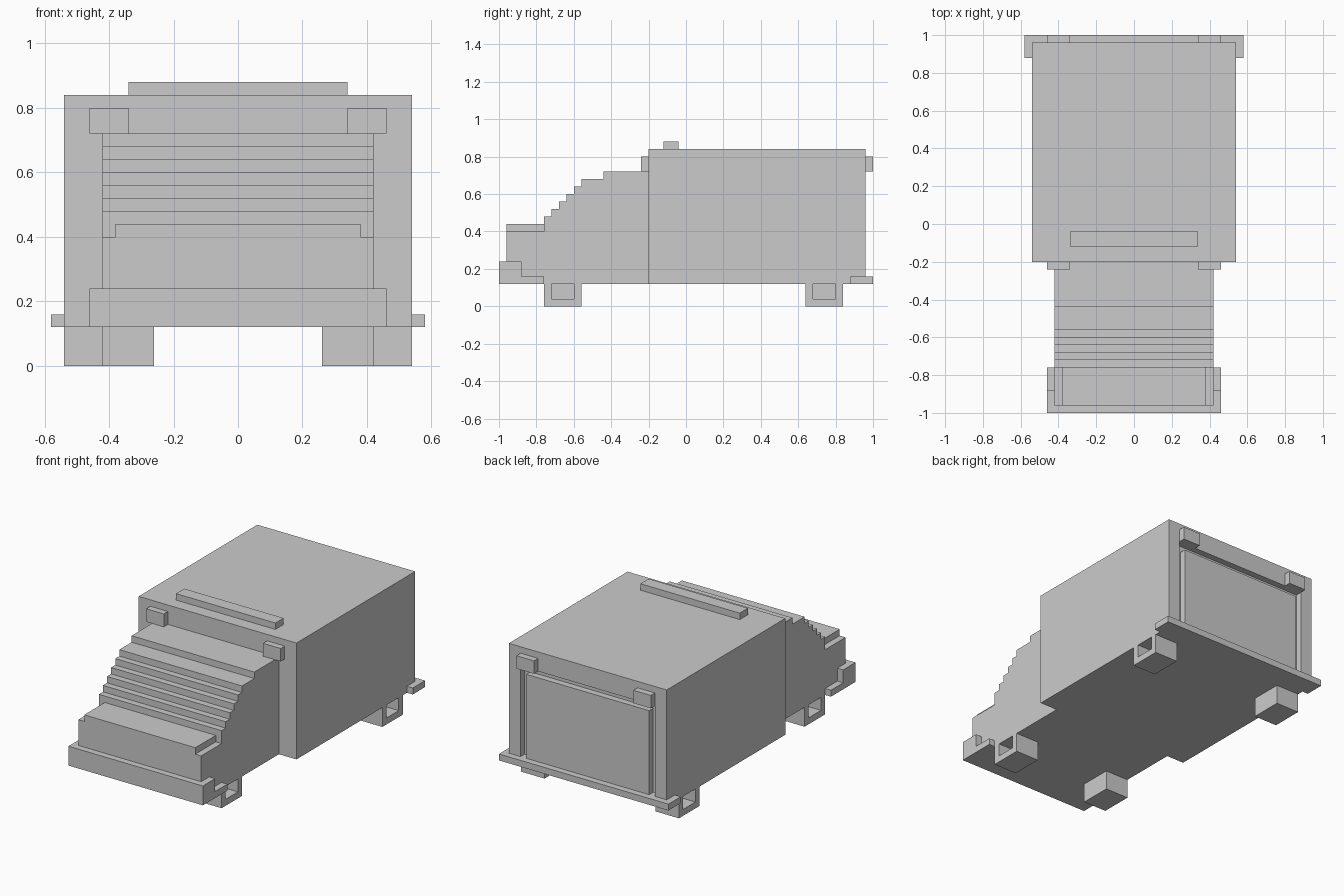
import bpy, bmesh

if "Cube" in bpy.data.objects:
    bpy.data.objects.remove(bpy.data.objects["Cube"])


def prism(name, pts, lo, hi, axis):
    """Extrude a closed profile: axis 'x' takes (y, z) points, axis 'y' takes (x, z)."""
    bm = bmesh.new()
    place = (lambda p: (lo, p[0], p[1])) if axis == 'x' else (lambda p: (p[0], lo, p[1]))
    face = bm.faces.new([bm.verts.new(place(p)) for p in pts])
    new = bmesh.ops.extrude_face_region(bm, geom=[face])['geom']
    move = (hi - lo, 0, 0) if axis == 'x' else (0, hi - lo, 0)
    bmesh.ops.translate(bm, vec=move, verts=[v for v in new if isinstance(v, bmesh.types.BMVert)])
    bmesh.ops.recalc_face_normals(bm, faces=bm.faces)
    mesh = bpy.data.meshes.new(name)
    bm.to_mesh(mesh)
    bm.free()
    ob = bpy.data.objects.new(name, mesh)
    bpy.context.collection.objects.link(ob)
    return ob


def box(name, x0, x1, y0, y1, z0, z1):
    return prism(name, [(y0, z0), (y1, z0), (y1, z1), (y0, z1)], x0, x1, 'x')


def cut(ob, cutter):
    cutter.hide_render = True
    cutter.hide_set(True)
    mod = ob.modifiers.new("cut", 'BOOLEAN')
    mod.operation = 'DIFFERENCE'
    mod.solver = 'EXACT'
    mod.object = cutter


def mirror(ob):
    ob.modifiers.new("mirror", 'MIRROR').use_mirror_merge = False


# Cargo box with a groove outlining the flush rear door
cargo = box("cargo_box", -.54, .54, -.2, .96, .12, .84)
groove = [(-.46, .16), (-.42, .16), (-.42, .68), (.42, .68),
          (.42, .16), (.46, .16), (.46, .72), (-.46, .72)]
cut(cargo, prism("door_groove_cutter", groove, .92, 1.05, 'y'))

# Cab with stepped windscreen
profile = [(-.2, .12), (-.96, .12), (-.96, .40), (-.76, .40), (-.76, .48)]
for i in range(1, 6):
    y, z = -.76 + .04 * i, .48 + .04 * i
    profile += [(y, z - .04), (y, z)]
profile += [(-.44, .68), (-.44, .72), (-.2, .72)]
prism("cab", profile, -.42, .42, 'x')
box("hood", -.38, .38, -.96, -.76, .40, .44)

# Bumpers and roof bar
bumper = [(-1, .12), (-.76, .12), (-.76, .16), (-.88, .16), (-.88, .24), (-1, .24)]
prism("front_bumper", bumper, -.46, .46, 'x')
box("rear_step", -.58, .58, .88, 1, .12, .16)
box("roof_light_bar", -.34, .34, -.12, -.04, .84, .88)

# Marker lights at the upper corners of the cargo box
for name, y in (("front_marker_light", -.24), ("rear_marker_light", .96)):
    mirror(box(name, .34, .46, y, y + .04, .72, .80))

# Blocky wheels with hollow outer faces
for name, x, y in (("front_wheel", .26, -.76), ("rear_wheel", .38, .64)):
    wheel = box(name, x, x + .16, y, y + .2, 0, .12)
    cut(wheel, box(name + "_cutter", x + .04, x + .2, y + .04, y + .16, .04, .2))
    mirror(wheel)
